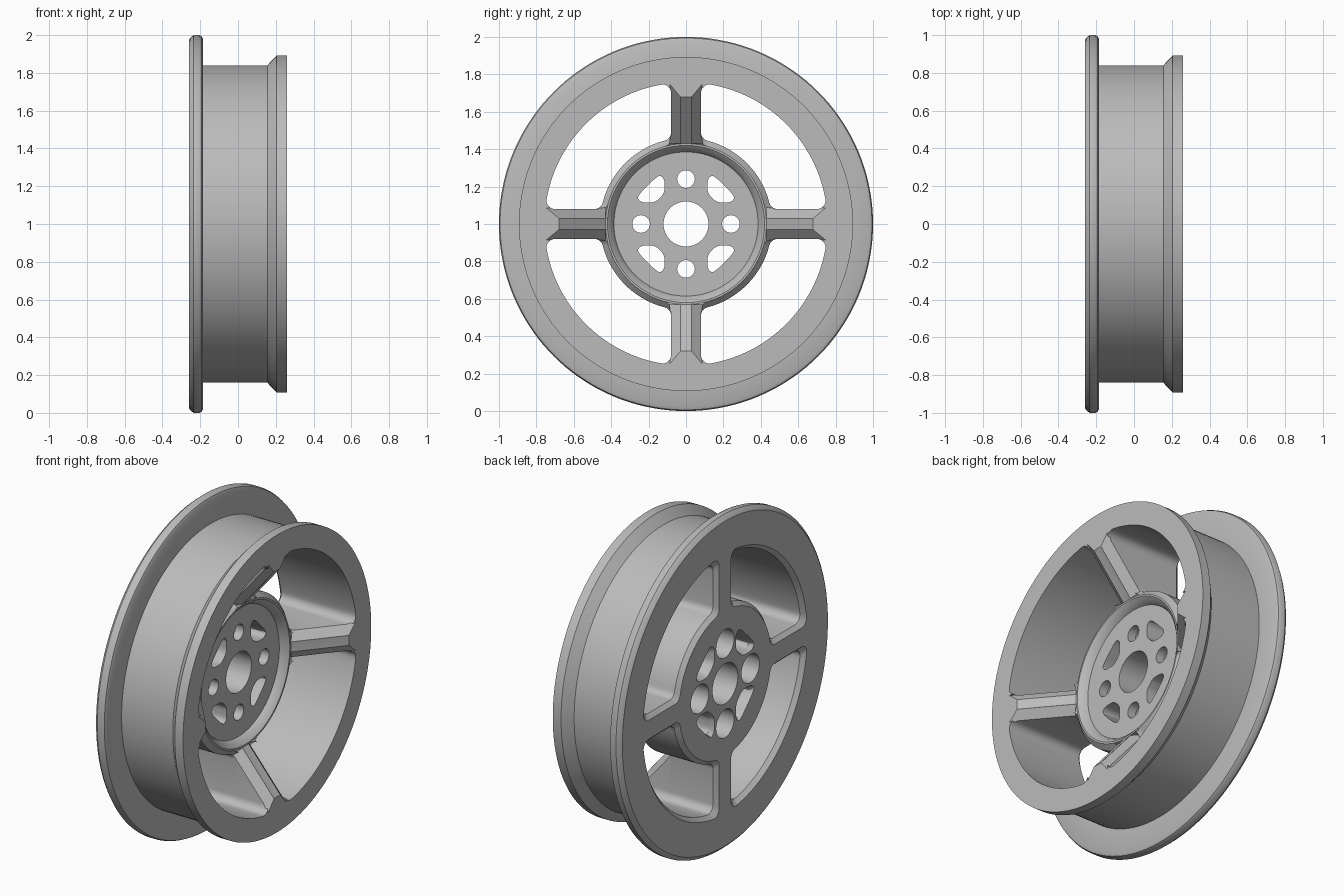
import bpy, bmesh
from math import sin, cos, pi, sqrt, atan2
from mathutils import Matrix, Vector

if "Cube" in bpy.data.objects:
    bpy.data.objects.remove(bpy.data.objects["Cube"])

grey = bpy.data.materials.new("satin_grey")
grey.use_nodes = True
colour = (0.5, 0.5, 0.5, 1)
grey.diffuse_color = colour
grey.node_tree.nodes["Principled BSDF"].inputs["Base Color"].default_value = colour

AXLE = Matrix.Translation((0, 0, 1))


def finish(bm, name):
    bmesh.ops.recalc_face_normals(bm, faces=bm.faces[:])
    mesh = bpy.data.meshes.new(name)
    bm.to_mesh(mesh)
    bm.free()
    mesh.materials.append(grey)
    ob = bpy.data.objects.new(name, mesh)
    bpy.context.collection.objects.link(ob)
    return ob


def loft(bm, rings):
    """Closed solid through rings of 3D points."""
    loops = [[bm.verts.new(p) for p in ring] for ring in rings]
    n = len(loops[0])
    for a, b in zip(loops, loops[1:]):
        for i in range(n):
            j = (i + 1) % n
            bm.faces.new((a[i], a[j], b[j], b[i]))
    bm.faces.new(loops[0])
    bm.faces.new(loops[-1])


def four_times(name, *solids):
    """Cutter repeated at each quarter turn around the axle."""
    bm = bmesh.new()
    for k in range(4):
        turn = AXLE @ Matrix.Rotation(k * pi / 2, 4, "X")
        for rings in solids:
            loft(bm, [[turn @ Vector(p) for p in ring] for ring in rings])
    ob = finish(bm, name)
    ob.hide_render = True
    return ob


def arc(cy, cz, r, a, b, n):
    return [(cy + r * cos(a + (b - a) * i / n), cz + r * sin(a + (b - a) * i / n))
            for i in range(n + 1)]


def window(inner, outer, half, f=0.045):
    """Quarter-ring opening between two spokes with filleted corners."""
    c = half + f
    zi, zo = sqrt((inner + f) ** 2 - c * c), sqrt((outer - f) ** 2 - c * c)
    ti, to = atan2(zi, c), atan2(zo, c)
    pts = arc(0, 0, inner, pi / 4, ti, 12)[:-1]
    pts += arc(c, zi, f, ti + pi, pi, 6)
    pts += arc(c, zo, f, pi, to, 6)
    pts += arc(0, 0, outer, to, pi / 4, 16)[1:]
    return pts + [(z, y) for y, z in reversed(pts[1:-1])]


def rounded(points, t=0.35, n=4):
    """Polygon with each corner softened by a small curve."""
    out = []
    for i, p in enumerate(points):
        p = Vector(p)
        a = p.lerp(Vector(points[i - 1]), t)
        b = p.lerp(Vector(points[(i + 1) % len(points)]), t)
        for k in range(n + 1):
            s = k / n
            out.append(a.lerp(p, s).lerp(p.lerp(b, s), s))
    return out


def at(x, pts):
    return [(x, y, z) for y, z in pts]


# Wheel body: one section (x, radius) spun about the axle
section = [
    (-0.26, 0.12), (-0.26, 0.975), (-0.253, 0.985), (-0.235, 1), (-0.205, 1),
    (-0.192, 0.994), (-0.185, 0.978), (-0.185, 0.84), (0.155, 0.84),
    (0.205, 0.893), (0.26, 0.893), (0.26, 0.68), (0.05, 0.43), (0.05, 0.42),
    (0.03, 0.397), (0.005, 0.385), (0.005, 0.12),
]
bm = bmesh.new()
STEPS = 144
rings = []
for k in range(STEPS):
    a = 2 * pi * k / STEPS
    rings.append([bm.verts.new((x, r * cos(a), 1 + r * sin(a))) for x, r in section])
for k in range(STEPS):
    a, b = rings[k], rings[(k + 1) % STEPS]
    for i in range(len(section)):
        j = (i + 1) % len(section)
        bm.faces.new((a[i], a[j], b[j], b[i]))
wheel = finish(bm, "wheel")

# Openings between the spokes, chamfered at the back and around the hub lip
wide, plain = window(0.437, 0.78, 0.057), window(0.46, 0.757, 0.08)
lip = window(0.43, 0.757, 0.08)
windows = four_times("window_cutter", [
    at(-0.3, wide), at(-0.26, wide), at(-0.235, plain),
    at(0.02, plain), at(0.05, lip), at(0.3, lip)])

# Chamfers along the sloping spoke ridges
def ridge_cut(side):
    def ring(r):
        x = 0.05 + (r - 0.43) * 0.84
        return [(x + dx, side * y, r) for dx, y in
                ((0, 0.03), (-0.055, 0.085), (0.2, 0.085), (0.2, 0.03))]
    return [ring(0.43), ring(0.8)]

ridges = four_times("ridge_cutter", ridge_cut(1), ridge_cut(-1))

# Bolt holes, counterbored from the back, and six-sided hub pockets
small = arc(0, 0.24, 0.047, 0, 2 * pi, 32)[:-1]
large = arc(0, 0.24, 0.085, 0, 2 * pi, 32)[:-1]
bolt = [at(-0.3, large), at(-0.05, large), at(-0.049, small), at(0.1, small)]

pocket = rounded([(0.115, 0.24), (0.145, 0.265), (0.265, 0.145),
                  (0.24, 0.115), (0.165, 0.115), (0.115, 0.165)])
mid = Vector((0.18, 0.18))
big = [mid + (p - mid) * 1.2 for p in pocket]
hub_pocket = [at(-0.3, big), at(-0.26, big), at(-0.235, pocket), at(0.1, pocket)]
holes = four_times("hub_hole_cutter", bolt, hub_pocket)

# Cut everything and shade
bpy.ops.object.select_all(action="DESELECT")
bpy.context.view_layer.objects.active = wheel
wheel.select_set(True)
for cutter in (windows, ridges, holes):
    mod = wheel.modifiers.new(cutter.name, "BOOLEAN")
    mod.operation = "DIFFERENCE"
    mod.solver = "EXACT"
    mod.object = cutter
    bpy.ops.object.modifier_apply(modifier=mod.name)
    bpy.data.objects.remove(cutter)
bpy.ops.object.shade_smooth_by_angle(angle=0.45)
